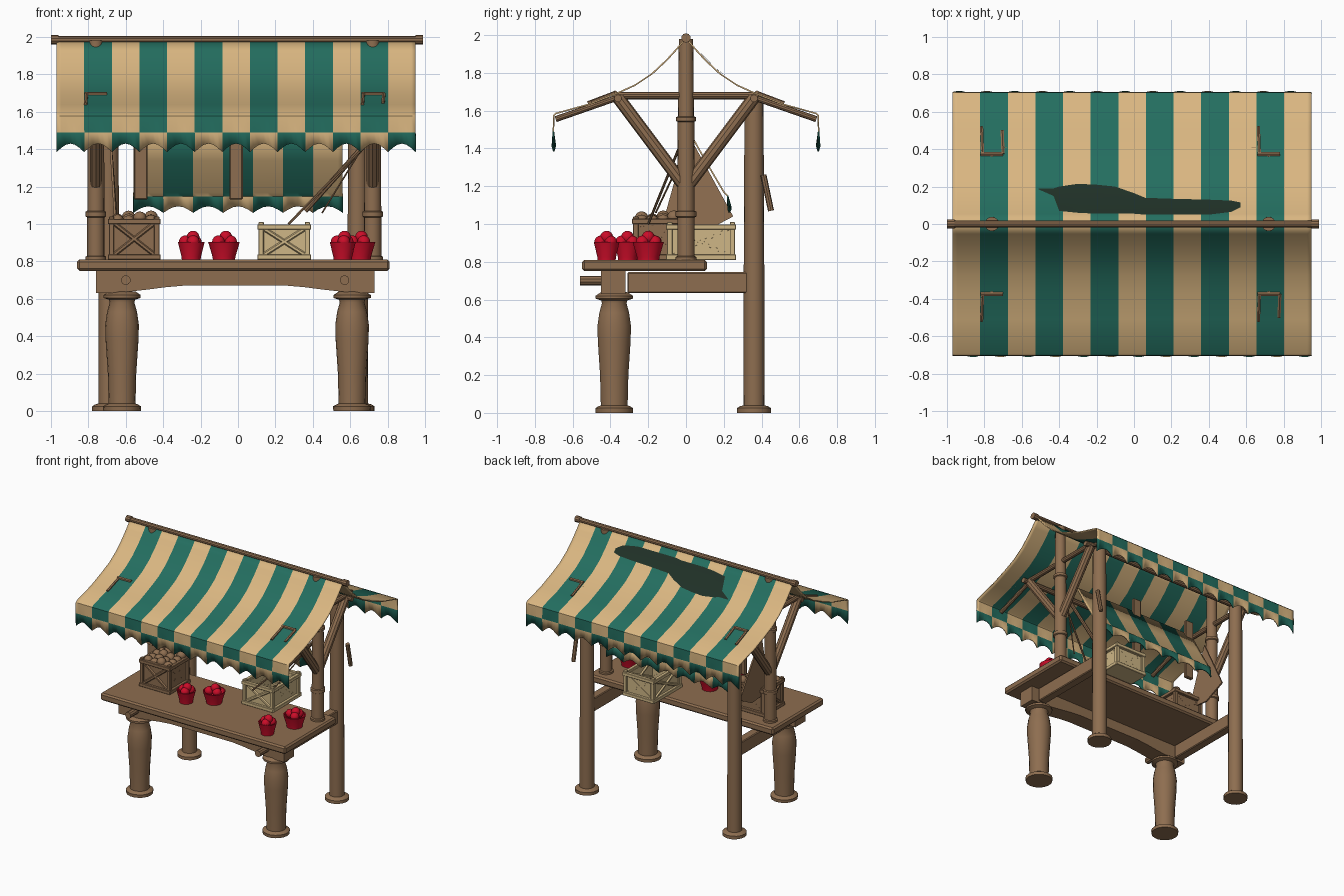
import bpy, bmesh, math, random
from mathutils import Vector

if "Cube" in bpy.data.objects:
    bpy.data.objects.remove(bpy.data.objects["Cube"])
random.seed(4)

def mat(name, r, g, b):
    m = bpy.data.materials.new(name)
    m.diffuse_color = (r, g, b, 1)
    m.use_nodes = True
    m.node_tree.nodes["Principled BSDF"].inputs["Base Color"].default_value = m.diffuse_color
    return m

WOOD = mat("brown wood", .27, .155, .08)
TAN = mat("tan cloth", .70, .47, .22)
GREEN = mat("green cloth", .017, .155, .115)
RED = mat("red", .60, .004, .022)
CREAM = mat("pale wood", .62, .47, .24)
DARK = mat("dark tear", .014, .03, .02)

def finish(name, bm, mats, smooth=True):
    me = bpy.data.meshes.new(name)
    bmesh.ops.recalc_face_normals(bm, faces=bm.faces)
    bm.to_mesh(me)
    bm.free()
    for m in mats:
        me.materials.append(m)
    ob = bpy.data.objects.new(name, me)
    bpy.context.collection.objects.link(ob)
    if smooth:
        bpy.ops.object.select_all(action='DESELECT')
        ob.select_set(True)
        bpy.context.view_layer.objects.active = ob
        bpy.ops.object.shade_smooth_by_angle(angle=math.radians(35))
    return ob

def lathe(name, x, y, prof, m, n=16):
    bm = bmesh.new()
    rings = [[bm.verts.new((x + r * math.cos(2 * math.pi * i / n), y + r * math.sin(2 * math.pi * i / n), z))
              for i in range(n)] for r, z in prof]
    for a, b in zip(rings, rings[1:]):
        for i in range(n):
            bm.faces.new((a[i], a[(i + 1) % n], b[(i + 1) % n], b[i]))
    bm.faces.new(rings[0])
    bm.faces.new(rings[-1])
    return finish(name, bm, [m])

def rod(name, a, b, r, m=WOOD, n=10, r2=None):
    a, b = Vector(a), Vector(b)
    d = b - a
    bm = bmesh.new()
    bmesh.ops.create_cone(bm, cap_ends=True, segments=n, radius1=r, radius2=r2 or r, depth=d.length)
    bm.transform(d.to_track_quat('Z', 'Y').to_matrix().to_4x4())
    bmesh.ops.translate(bm, verts=bm.verts, vec=(a + b) / 2)
    return finish(name, bm, [m])

def box(name, x0, x1, y0, y1, z0, z1, m=WOOD, bev=0.006):
    bm = bmesh.new()
    bmesh.ops.create_cube(bm, size=1)
    for v in bm.verts:
        v.co = ((x0 + x1) / 2 + v.co.x * (x1 - x0), (y0 + y1) / 2 + v.co.y * (y1 - y0),
                (z0 + z1) / 2 + v.co.z * (z1 - z0))
    if bev:
        bmesh.ops.bevel(bm, geom=bm.edges[:], offset=bev, segments=1, affect='EDGES')
    return finish(name, bm, [m], False)

def prism(name, pts, off, m):
    bm = bmesh.new()
    f = bm.faces.new([bm.verts.new(p) for p in pts])
    g = bmesh.ops.extrude_face_region(bm, geom=[f])
    bmesh.ops.translate(bm, verts=[v for v in g['geom'] if isinstance(v, bmesh.types.BMVert)], vec=off)
    return finish(name, bm, [m], False)

# Striped cloth: y,z profile swept along x, last row scalloped, lowest band in swapped colours
def cloth(name, x0, x1, prof, stripes, sign, scallop, first=0):
    k = 6
    n = stripes * k
    bm = bmesh.new()
    rows = []
    for j, (y, z) in enumerate(prof):
        row = []
        for i in range(n + 1):
            wave = abs(math.sin(math.pi * i / k))
            dz = scallop * wave if j == len(prof) - 1 else 0
            dy = .008 * math.sin(2 * math.pi * i / k) if j == len(prof) - 1 else 0
            row.append(bm.verts.new((x0 + (x1 - x0) * i / n, sign * y + dy, z + dz)))
        rows.append(row)
    for j in range(len(prof) - 1):
        for i in range(n):
            f = bm.faces.new((rows[j][i], rows[j][i + 1], rows[j + 1][i + 1], rows[j + 1][i]))
            f.material_index = (i // k + first + (j == len(prof) - 2)) % 2
    ob = finish(name, bm, [TAN, GREEN])
    s = ob.modifiers.new("thickness", 'SOLIDIFY')
    s.thickness = .008
    s.offset = 0

ROOF = [(0, 1.985), (.05, 1.925), (.10, 1.87), (.18, 1.795), (.27, 1.735), (.37, 1.69),
        (.51, 1.635), (.69, 1.585), (.70, 1.575), (.702, 1.49), (.70, 1.385)]
cloth("front_awning", -.97, .95, ROOF, 13, -1, .045)
cloth("back_awning", -.97, .95, ROOF, 13, 1, .045)
cloth("inner_hanging_cloth", -.56, .56, [(0, 1.52), (.1, 1.34), (.2, 1.17), (.22, 1.15), (.23, 1.06)], 7, 1, .035)

# Ragged dark tear lying on the back slope
def roof_z(y):
    for (a, za), (b, zb) in zip(ROOF, ROOF[1:]):
        if a <= y <= b:
            return za + (zb - za) * (y - a) / (b - a)
TEAR = [(-.51, .185, .19), (-.43, .15, .19), (-.40, .07, .20), (-.3, .06, .215), (-.2, .055, .21), (-.1, .055, .20),
        (0, .055, .165), (.06, .05, .14), (.2, .05, .135), (.4, .05, .13), (.52, .065, .125), (.57, .09, .115)]
bm = bmesh.new()
grid = []
for x, a, b in TEAR:
    ys = [a + (b - a) * t / 6 for t in range(7)]
    grid.append([bm.verts.new((x, y, roof_z(y) + .010)) for y in ys])
for p, q in zip(grid, grid[1:]):
    for i in range(6):
        bm.faces.new((p[i], q[i], q[i + 1], p[i + 1]))
finish("roof_tear", bm, [DARK])

# Ridge pole and purlins
rod("ridge_pole", (-.99, 0, 1.985), (.99, 0, 1.985), .019)
for x in (-.98, .97):
    rod("ridge_pole_end", (x - .02, 0, 1.985), (x + .02, 0, 1.985), .025)
for y in (-.36, .36):
    rod("purlin", (-.80, y, 1.665), (.78, y, 1.665), .02)

# Legs, posts and side frames
LEG = [(.10, 0), (.102, .025), (.085, .035), (.072, .04), (.076, .2), (.088, .38), (.09, .46), (.08, .53),
       (.066, .58), (.07, .595), (.10, .605), (.10, .62), (.07, .64)]
for x in (-.62, .61):
    lathe("front_leg", x, -.38, LEG, WOOD, 18)
    rod("apron_peg", (x + (.02 if x < 0 else -.04), -.56, .70), (x + (.02 if x < 0 else -.04), -.40, .70), .026)
for x in (-.69, .64):
    lathe("back_post", x, .36, [(.09, 0), (.09, .025), (.075, .035), (.056, .04), (.054, .9), (.05, 1.68)], WOOD)
    box("side_rail", x - .035, x + .035, -.31, .34, .635, .745)
for x in (-.76, .72):
    lathe("middle_post", x, 0, [(.055, .80), (.055, .825), (.046, .83), (.046, 1.035), (.055, 1.04), (.055, 1.065),
          (.046, 1.07), (.044, 1.54), (.052, 1.545), (.052, 1.565), (.042, 1.57), (.038, 1.98)], WOOD)
    rod("tie_beam", (x, -.38, 1.68), (x, .38, 1.68), .02)
    for s in (-1, 1):
        rod("diagonal_brace", (x, 0, 1.19), (x, s * .36, 1.67), .034)
        rod("awning_arm", (x, s * .36, 1.67), (x, s * .69, 1.555), .016)
        # arm tips poking through the cloth
        rod("arm_tip", (x - .06, s * .375, 1.695), (x + .06, s * .375, 1.695), .012, n=6)
        rod("arm_tip", (x - .05, s * .375, 1.695), (x - .055, s * .52, 1.64), .010, n=6)
    rod("arm_tip", (x + .06, x / abs(x) * -.375, 1.695), (x + .055, x / abs(x) * -.5, 1.645), .010, n=6)

# Table with a shaped apron
box("table_top", -.86, .81, -.55, .11, .75, .81, bev=.012)
N = 16
low = [(-.76 + 1.49 * i / N, -.45, .63 + .04 * min(1, 1.6 * math.sin(math.pi * i / N) ** 2)) for i in range(N + 1)]
prism("front_apron", low + [(.73, -.45, .75), (-.76, -.45, .75)], (0, .13, 0), WOOD)

# Crates with cross-braced sides
def crate(name, x0, x1, y0, y1, z0, z1, m, t=.028):
    for x in (x0, x1 - t):
        for y in (y0, y1 - t):
            box(name + "_corner", x, x + t, y, y + t, z0, z1, m, .003)
    for z in (z0, z1 - t - .012):
        for y in (y0 - .006, y1 - t + .006):
            box(name + "_rail", x0 - .005, x1 + .005, y, y + t, z, z + t, m, .003)
        for x in (x0 - .006, x1 - t + .006):
            box(name + "_rail", x, x + t, y0, y1, z, z + t, m, .003)
    box(name + "_floor", x0, x1, y0, y1, z0, z0 + .02, m, 0)
    for y in (y0 + .014, y1 - .026):
        box(name + "_panel", x0, x1, y, y + .01, z0, z1 - .03, m, 0)
        for a, b in ((z0 + .02, z1 - .03), (z1 - .03, z0 + .02)):
            rod(name + "_cross", (x0 + .02, y, a), (x1 - .02, y, b), .012, m, 6)
    for x in (x0 + .014, x1 - .026):
        box(name + "_panel", x, x + .01, y0, y1, z0, z1 - .03, m, 0)
        for a, b in ((z0 + .02, z1 - .03), (z1 - .03, z0 + .02)):
            rod(name + "_cross", (x, y0 + .02, a), (x, y1 - .02, b), .012, m, 6)

def ball(name, x, y, z, r, m):
    bm = bmesh.new()
    bmesh.ops.create_uvsphere(bm, u_segments=12, v_segments=8, radius=r)
    bmesh.ops.translate(bm, verts=bm.verts, vec=(x, y, z))
    finish(name, bm, [m])

crate("brown_crate", -.69, -.42, -.28, -.02, .81, 1.04, WOOD)
for i in range(4):
    for j in range(4):
        ball("potato", -.645 + i * .06, -.235 + j * .057, 1.02 + random.uniform(-.012, .018), .036, WOOD)
crate("pale_crate", .11, .385, -.1, .26, .81, 1.01, CREAM)

# Bowls of fruit
for x, y, r in ((-.25, -.31, .072), (-.075, -.2, .085), (.56, -.42, .07), (.65, -.2, .085)):
    lathe("bowl", x, y, [(r * .7, .81), (r * .72, .825), (r * .98, .90), (r, .905), (r * .9, .905), (r * .7, .86)], RED, 14)
    for i in range(3):
        a = 2.1 * i + x * 5
        ball("fruit", x + r * .45 * math.cos(a), y + r * .45 * math.sin(a), .905, .034, RED)
    ball("fruit", x + .01, y, .93, .034, RED)

# Hanging boards, leaning sticks and side flap
for x in (-.52, -.01):
    box("hanging_board", x - .036, x + .036, 0, .03, 1.13, 1.62)
rod("leaning_stick", (.70, .0, 1.45), (.36, .02, 1.07), .014, n=8)
rod("thin_stick", (.68, -.03, 1.42), (.27, -.2, 1.0), .007, n=6)
rod("thin_stick", (.66, .0, 1.40), (.45, -.16, 1.06), .005, n=6)
rod("post_stick", (.70, .41, 1.26), (.70, .45, 1.07), .016, n=8)
prism("side_flap", [(-.69, .01, 1.48), (-.66, -.13, .98), (-.65, .08, .95), (-.66, .25, 1.04)], (.012, 0, 0), WOOD)
